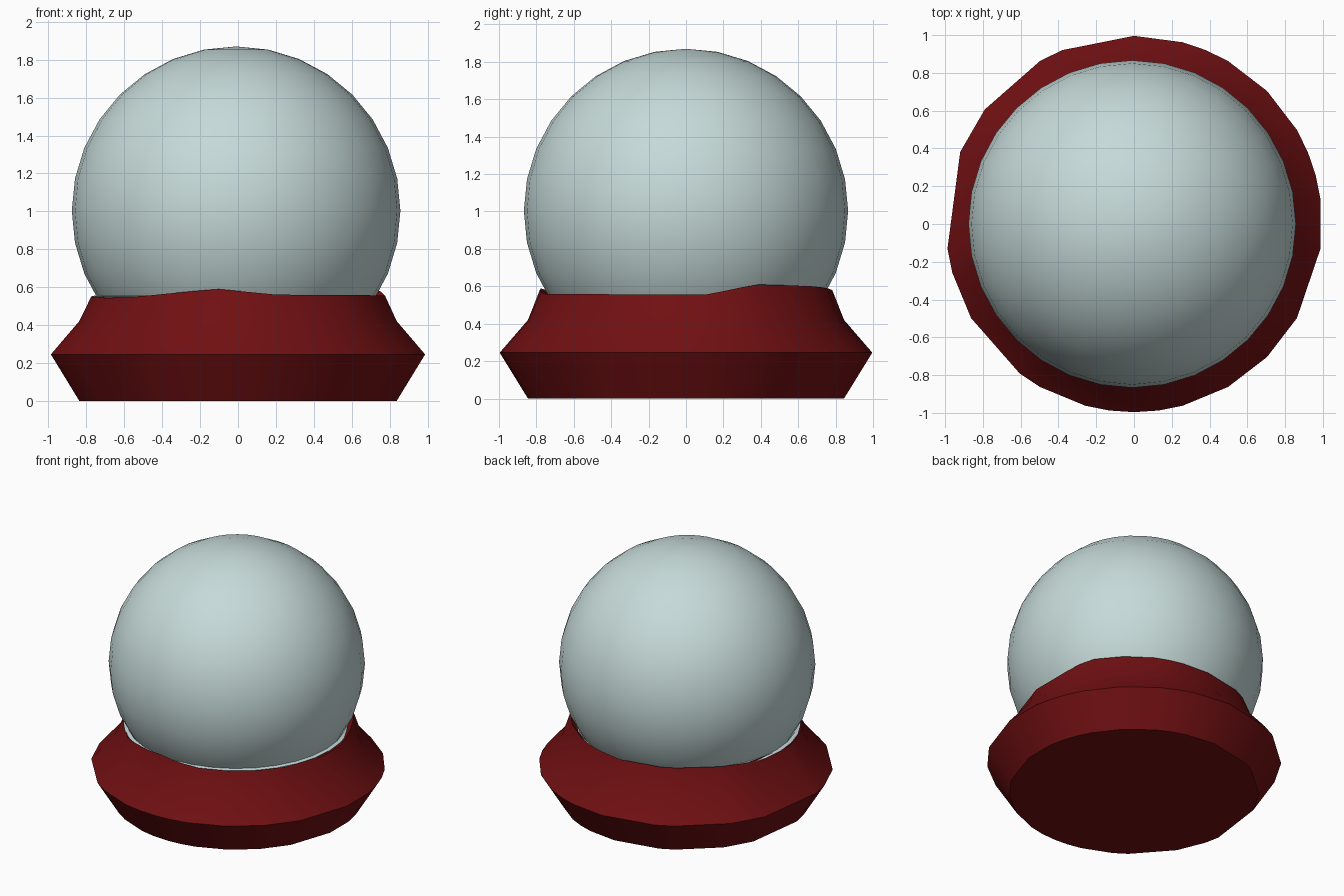
import bpy, bmesh, math

cube = bpy.data.objects.get("Cube")
if cube:
    bpy.data.objects.remove(cube)


def material(name, color):
    m = bpy.data.materials.new(name)
    m.use_nodes = True
    m.diffuse_color = (*color, 1)
    m.node_tree.nodes["Principled BSDF"].inputs["Base Color"].default_value = (*color, 1)
    return m


def lathe(name, angles, rings, mat, center_x=0.0):
    """Skin rings around z; each ring is (radius, height), height may depend on angle."""
    bm = bmesh.new()
    loops = []
    for radius, height in rings:
        loops.append([bm.verts.new((center_x + radius * math.cos(a), radius * math.sin(a),
                                    height(a) if callable(height) else height))
                      for a in angles])
    n = len(angles)
    for low, high in zip(loops, loops[1:]):
        for i in range(n):
            j = (i + 1) % n
            bm.faces.new((low[i], low[j], high[j], high[i]))
    bm.faces.new(loops[0][::-1])
    bm.faces.new(loops[-1])
    # Collapse a pole ring to a point
    bmesh.ops.remove_doubles(bm, verts=bm.verts, dist=0.0005)
    bmesh.ops.recalc_face_normals(bm, faces=bm.faces)
    mesh = bpy.data.meshes.new(name)
    bm.to_mesh(mesh)
    bm.free()
    mesh.materials.append(mat)
    obj = bpy.data.objects.new(name, mesh)
    bpy.context.collection.objects.link(obj)
    bpy.ops.object.select_all(action="DESELECT")
    obj.select_set(True)
    bpy.context.view_layer.objects.active = obj
    bpy.ops.object.shade_smooth_by_angle(angle=math.radians(32))
    return obj


red = material("dark red", (0.162, 0.005, 0.006))
glass = material("pale glass", (0.56, 0.70, 0.69))

# Uneven upper rim of the base: (degrees, height), interpolated around the circle
RIM = [(-180, 0.55), (-140, 0.54), (-98, 0.59), (-75, 0.56), (8, 0.555),
       (28, 0.61), (60, 0.60), (90, 0.58), (135, 0.58), (180, 0.55)]


def rim_height(a):
    d = (math.degrees(a) + 180) % 360 - 180
    for (a0, z0), (a1, z1) in zip(RIM, RIM[1:]):
        if d <= a1:
            return z0 + (z1 - z0) * (d - a0) / (a1 - a0)
    return RIM[-1][1]


# Base: irregular polygon whose corners sit on a 48-step circle
steps = [-23, -22, -20, -17, -16, -14, -13, -12, -11, -10, -8, -6, -4, -1,
         1, 2, 3, 4, 6, 8, 9, 10, 12, 15, 16, 19, 21]
corners = [s * math.tau / 48 for s in steps]
lathe("base", corners,
      [(0.845, 0), (0.996, 0.245), (0.845, 0.42), (0.782, rim_height), (0.70, 0.50)], red)

# Globe: faceted-outline sphere with a small flared foot tucked into the rim
R, CZ, SEG = 0.867, 1.003, 32
around = [i * math.tau / SEG for i in range(SEG)]
profile = [(0.70, 0.51), (0.768, 0.55), (0.742, 0.556)]
for k in range(-5, SEG // 4 + 1):
    t = k * math.tau / SEG
    profile.append((R * math.cos(t), CZ + R * math.sin(t)))
profile[-1] = (0.0001, CZ + R)
lathe("glass_globe", around, profile, glass, center_x=-0.01)
